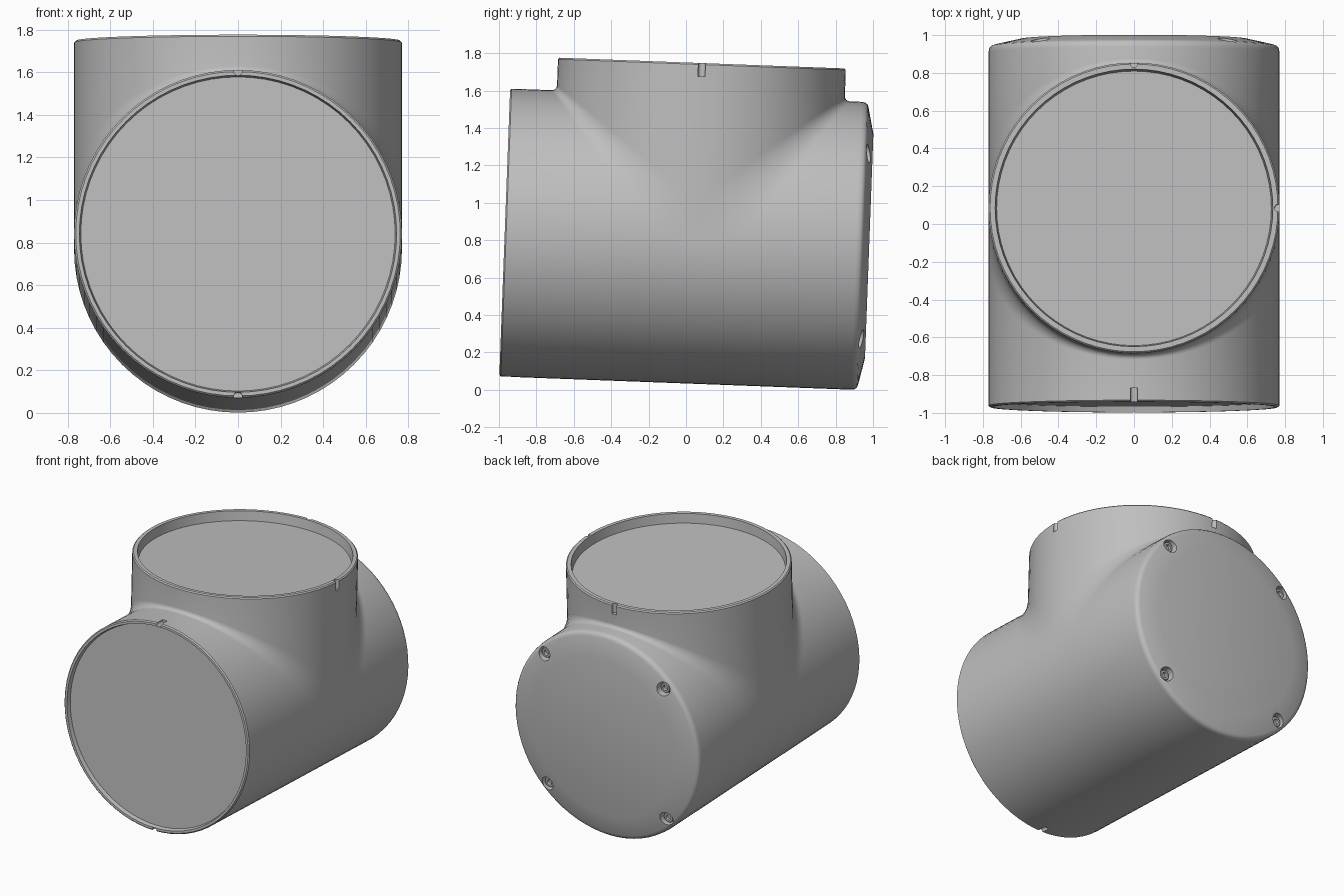
import bpy
import bmesh
from math import sin, cos, pi, radians
from mathutils import Matrix, Vector

cube = bpy.data.objects.get("Cube")
if cube:
    bpy.data.objects.remove(cube, do_unlink=True)

R = 0.77                              # radius of body and branch
FRONT, BACK, TOP = 1.02, 0.86, 0.945  # pipe lengths from the crossing
N = 18                                # steps per quarter turn
ARC = 8                               # steps across the fillet
PLACE = Matrix.Translation((0, 0.05, 0.803)) @ Matrix.Rotation(radians(-2.15), 4, 'X')

grey = bpy.data.materials.new("plain grey")
grey.use_nodes = True
grey.diffuse_color = (0.52, 0.52, 0.52, 1)
grey.node_tree.nodes["Principled BSDF"].inputs["Base Color"].default_value = (0.52, 0.52, 0.52, 1)


def make_object(name, bm, matrix=PLACE):
    bmesh.ops.remove_doubles(bm, verts=bm.verts, dist=0.0004)
    bmesh.ops.recalc_face_normals(bm, faces=bm.faces)
    mesh = bpy.data.meshes.new(name)
    bm.to_mesh(mesh)
    bm.free()
    mesh.materials.append(grey)
    obj = bpy.data.objects.new(name, mesh)
    bpy.context.collection.objects.link(obj)
    obj.matrix_world = matrix
    return obj


def smooth(obj):
    bpy.ops.object.select_all(action='DESELECT')
    obj.select_set(True)
    bpy.context.view_layer.objects.active = obj
    bpy.ops.object.shade_smooth_by_angle(angle=radians(40))


def skin(bm, rows, loop=False):
    """Quads between successive rows of points."""
    grid = [[bm.verts.new(p) for p in row] for row in rows]
    for a, b in zip(grid, grid[1:]):
        count = len(a) if loop else len(a) - 1
        for i in range(count):
            j = (i + 1) % len(a)
            bm.faces.new((a[i], a[j], b[j], b[i]))
    return grid


def lathe(bm, profile, turn, segments=4 * N, close_start=False):
    """Spin (radius, height) points about z, close the far end, then turn it."""
    rows = [[turn @ Vector((r * cos(2 * pi * i / segments), r * sin(2 * pi * i / segments), h))
             for i in range(segments)] for r, h in profile]
    grid = skin(bm, rows, True)
    bm.faces.new(grid[-1])
    if close_start:
        bm.faces.new(grid[0])


def slice_line(h, x, sign, length):
    """Body line, fillet arc and branch line at one depth x."""
    f = 0.22 - 0.25 * h
    pts = [(length, h)]
    for k in range(ARC + 1):
        a = k / ARC * pi / 2
        pts.append((h + f - f * sin(a), h + f - f * cos(a)))
    pts.append((h, TOP - 0.008))
    return [Vector((x, sign * s, z)) for s, z in pts]


TO_FRONT = Matrix.Rotation(pi / 2, 4, 'X')
TO_BACK = Matrix.Rotation(-pi / 2, 4, 'X')

# Tee housing: two pipes of equal size with a widening fillet at the sides
bm = bmesh.new()
ends = ((-1, FRONT - 0.008), (1, BACK))
angles = [i / N * pi / 2 for i in range(N + 1)]
for side in (-1, 1):
    for sign, length in ends:
        skin(bm, [slice_line(R * sin(a), side * R * cos(a), sign, length) for a in angles])
    stations = (-ends[0][1], -0.22, 0.22, BACK)
    skin(bm, [[Vector((side * R * cos(a), y, -R * sin(a))) for y in stations] for a in angles])
    # flat web between the fillets
    web = slice_line(0, side * R, -1, 1)[1:-1] + slice_line(0, side * R, 1, 1)[-3:0:-1]
    bm.faces.new([bm.verts.new(p) for p in web])
# Recessed front and top openings, and the shallow conical back cap
lathe(bm, [(R, FRONT - 0.008), (R - 0.008, FRONT), (0.745, FRONT), (0.738, FRONT - 0.03)], TO_FRONT)
lathe(bm, [(R, TOP - 0.008), (R - 0.008, TOP), (0.735, TOP), (0.727, TOP - 0.07)], Matrix())
lathe(bm, [(R, BACK), (0.767, 0.88), (0.757, 0.893), (0.74, 0.899), (0.6, 0.93)], TO_BACK)
housing = make_object("tee_housing", bm)

# Cutters for rim notches and screw recesses
SPOTS = [(0.7 * cos(a), 0.7 * sin(a)) for a in (pi / 4 + k * pi / 2 for k in range(4))]
bm = bmesh.new()
NOTCH = [(0.02, -0.072), (0.02, 0.03)]
for z in (-0.764, 0.764):
    lathe(bm, NOTCH, Matrix.Translation((0, -FRONT, z)) @ TO_FRONT, 16, True)
for x, y in ((0.764, 0), (0, 0.764)):
    lathe(bm, NOTCH, Matrix.Translation((x, y, TOP)), 16, True)
for x, z in SPOTS:
    lathe(bm, [(0.05, 0.85), (0.05, 1)], Matrix.Translation((x, 0, z)) @ TO_BACK, 24, True)
cutter = make_object("cutter", bm)
cutter.hide_render = True

cut = housing.modifiers.new("cuts", 'BOOLEAN')
cut.operation = 'DIFFERENCE'
cut.solver = 'EXACT'
cut.object = cutter
bpy.context.view_layer.objects.active = housing
bpy.ops.object.modifier_apply(modifier=cut.name)
bpy.data.objects.remove(cutter, do_unlink=True)
smooth(housing)

# Socket screws set into the back cap
for k, (x, z) in enumerate(SPOTS):
    bm = bmesh.new()
    lathe(bm, [(0.038, 0.845), (0.038, 0.882), (0.034, 0.887), (0.02, 0.887), (0.02, 0.865)],
          Matrix.Translation((x, 0, z)) @ TO_BACK, 24)
    smooth(make_object(f"cap_screw_{k + 1}", bm))
